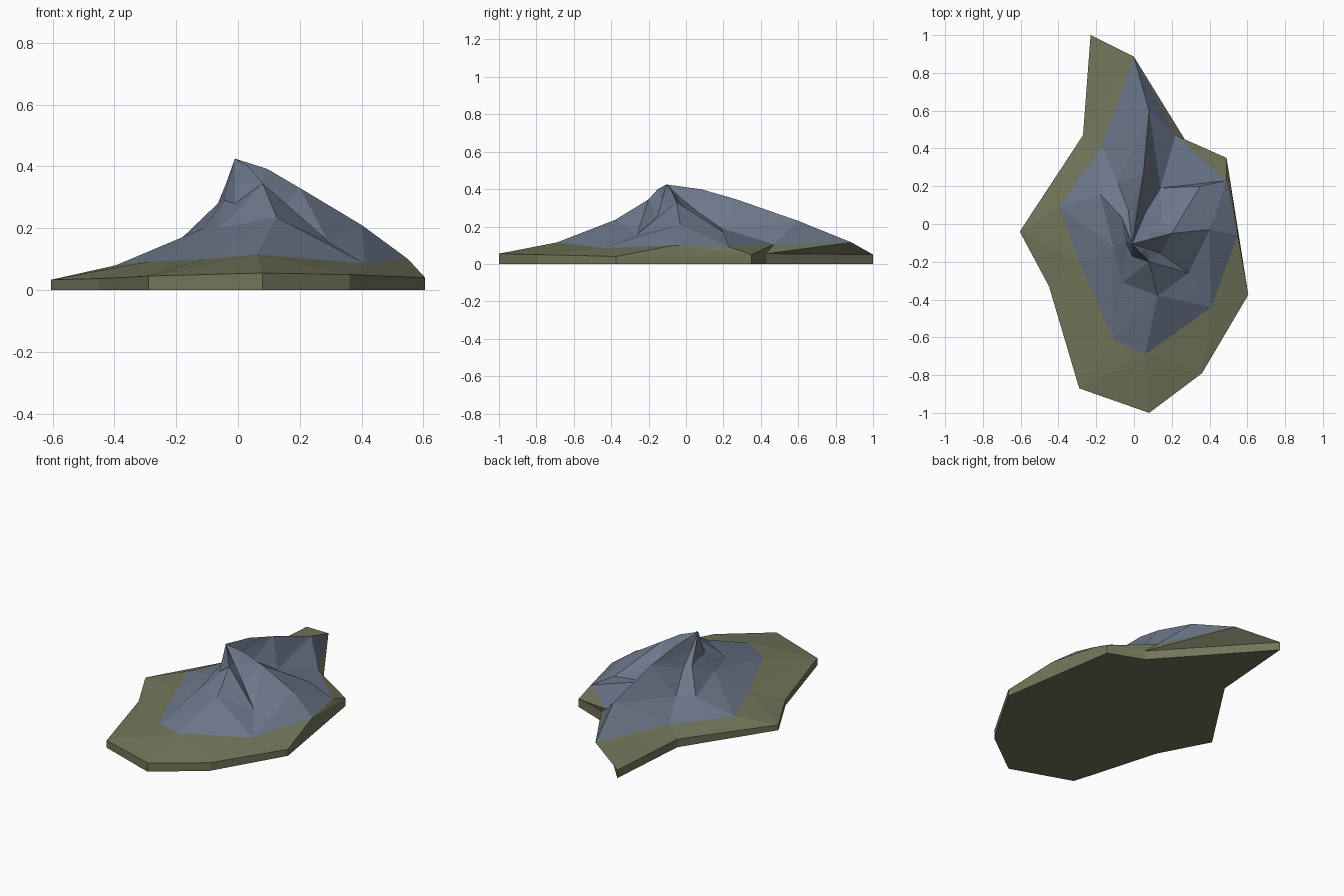
import bpy

if "Cube" in bpy.data.objects:
    bpy.data.objects.remove(bpy.data.objects["Cube"])

# Ten-sided contour rings, listed counter-clockwise from the back tip
RIM = [(-.23, 1, .05), (-.27, .47, .05), (-.605, -.04, .033), (-.45, -.33, .037), (-.29, -.87, .045),
       (.08, -1, .055), (.36, -.79, .05), (.605, -.375, .04), (.49, .35, .05), (.28, .43, .055)]
ROCK_EDGE = [(0, .885, .115), (-.17, .41, .09), (-.395, .09, .08), (-.285, -.21, .092), (-.11, -.61, .10),
             (.06, -.69, .115), (.41, -.44, .085), (.55, -.06, .10), (.49, .23, .09), (.22, .47, .105)]
MID = [(.08, .60, .23), (-.085, .22, .17), (-.18, .16, .17), (-.11, -.12, .20), (-.06, -.31, .20),
       (.125, -.38, .235), (.29, -.26, .16), (.40, -.03, .21), (.35, .20, .17), (.14, .19, .19)]
UPPER = [(.05, .27, .345), (-.03, .07, .27), (-.065, .035, .28), (-.045, -.09, .29), (-.01, -.17, .28),
         (.08, -.20, .345), (.14, -.155, .25), (.20, -.05, .33), (.15, .03, .27), (.06, .06, .28)]
PEAK = (-.01, -.105, .425)
RIDGES = (0, 5, 7)
N = len(RIM)


def material(name, rgb):
    mat = bpy.data.materials.new(name)
    mat.diffuse_color = (*rgb, 1)
    mat.use_nodes = True
    mat.node_tree.nodes["Principled BSDF"].inputs["Base Color"].default_value = mat.diffuse_color
    return mat


def loft(name, rings, mat, peak=None, floor=False):
    """Skin neighbouring rings with triangles, creasing along ridges."""
    verts = [p for ring in rings for p in ring]
    faces = []
    for r in range(len(rings) - 1):
        for i in range(N):
            j = (i + 1) % N
            a, b, c, d = r * N + i, r * N + j, (r + 1) * N + j, (r + 1) * N + i
            # split each quad along its higher diagonal
            if verts[a][2] + verts[c][2] > verts[b][2] + verts[d][2]:
                faces += [(a, b, c), (a, c, d)]
            else:
                faces += [(a, b, d), (b, c, d)]
    if peak:
        verts.append(peak)
        top = (len(rings) - 1) * N
        faces += [(top + i, top + (i + 1) % N, len(verts) - 1) for i in range(N)]
    if floor:
        faces.append(tuple(reversed(range(N))))
    mesh = bpy.data.meshes.new(name)
    mesh.from_pydata(verts, [], faces)
    mesh.materials.append(mat)
    obj = bpy.data.objects.new(name, mesh)
    bpy.context.collection.objects.link(obj)
    return obj


# Grassy slab with its sloping border
ground = [(x, y, 0) for x, y, z in RIM]
loft("grassy_base", [ground, RIM, ROCK_EDGE], material("moss_green", (.165, .18, .1)), floor=True)

# Rocky mountain, with a summit ring halfway to the peak and bulging ridges
summit = []
for i, p in enumerate(UPPER):
    x, y, z = ((a + b) / 2 for a, b in zip(p, PEAK))
    summit.append((x, y, z + (.014 if i in RIDGES else -.005)))
loft("rocky_mountain", [ROCK_EDGE, MID, UPPER, summit], material("slate_blue", (.15, .185, .255)), peak=PEAK)
